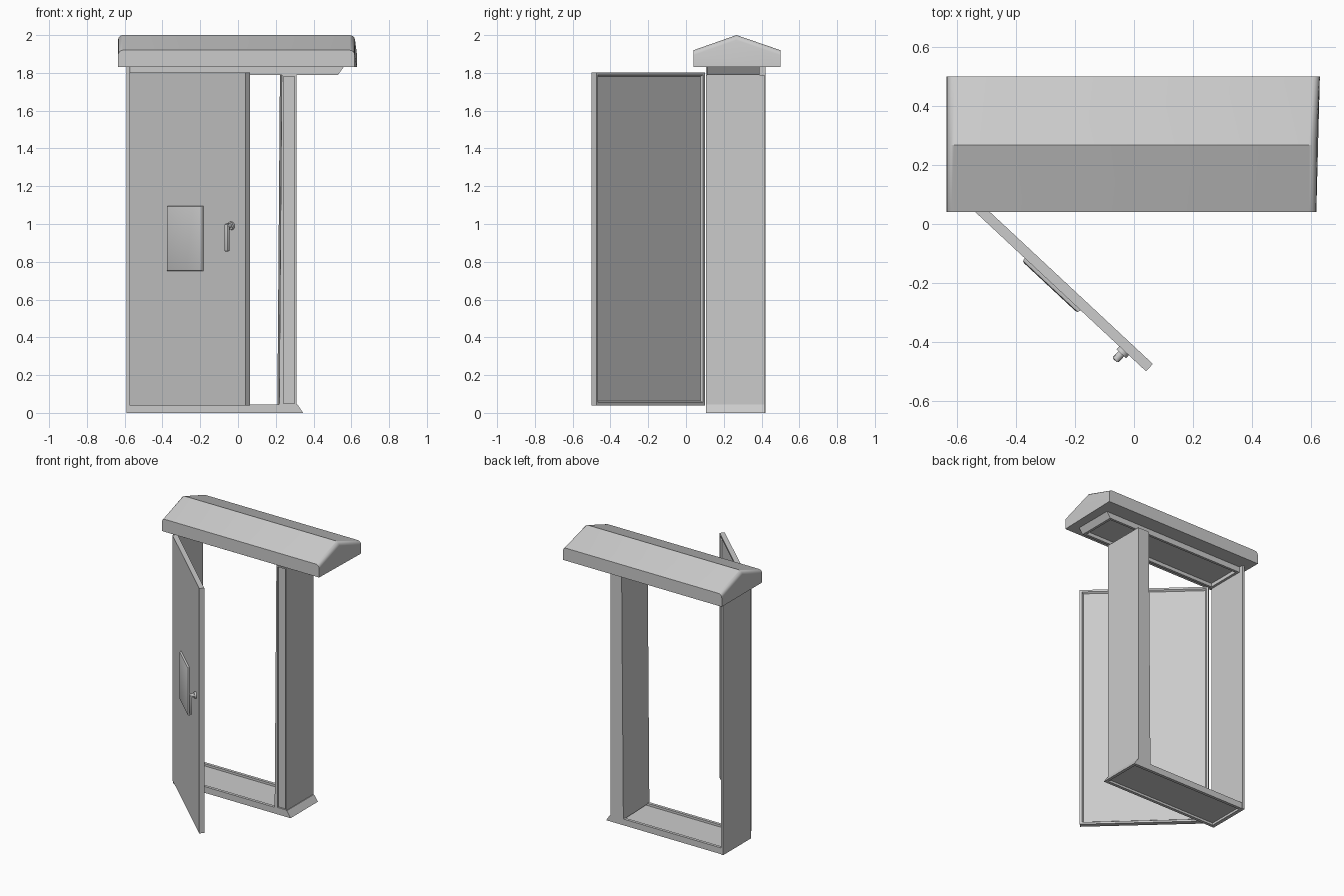
import bpy, bmesh, math
from mathutils import Matrix, Vector

old = bpy.data.objects.get("Cube")
if old:
    bpy.data.objects.remove(old, do_unlink=True)

grey = bpy.data.materials.new("plain grey")
grey.use_nodes = True
colour = (0.6, 0.6, 0.6, 1)
grey.diffuse_color = colour
grey.node_tree.nodes["Principled BSDF"].inputs["Base Color"].default_value = colour


def finish(name, bm, matrix=None):
    bmesh.ops.recalc_face_normals(bm, faces=bm.faces)
    mesh = bpy.data.meshes.new(name)
    bm.to_mesh(mesh)
    bm.free()
    mesh.materials.append(grey)
    obj = bpy.data.objects.new(name, mesh)
    bpy.context.collection.objects.link(obj)
    if matrix:
        obj.matrix_world = matrix
    return obj


def box(x, y, z):
    """Box from three (low, high) ranges."""
    bm = bmesh.new()
    bmesh.ops.create_cube(bm, size=1)
    for v in bm.verts:
        v.co = [r[0] if c < 0 else r[1] for c, r in zip(v.co, (x, y, z))]
    return bm


def recess(bm, direction, border, depth, slope=0):
    """Sink a bordered panel into the faces that look along a direction."""
    bm.normal_update()
    faces = [f for f in bm.faces if f.normal.dot(Vector(direction)) > 0.95]
    bmesh.ops.inset_individual(bm, faces=faces, thickness=border)
    bmesh.ops.inset_individual(bm, faces=faces, thickness=slope, depth=-depth)


def smooth(obj, angle=35):
    bpy.ops.object.select_all(action='DESELECT')
    obj.select_set(True)
    bpy.context.view_layer.objects.active = obj
    bpy.ops.object.shade_smooth_by_angle(angle=math.radians(angle))


UP, DOWN, FRONT, BACK = (0, 0, 1), (0, 0, -1), (0, -1, 0), (0, 1, 0)

# Gabled roof, with softened ends
bm = bmesh.new()
profile = [(0.04, 1.83), (0.04, 1.92), (0.267, 2.0), (0.5, 1.92), (0.5, 1.83)]
end = bm.faces.new([bm.verts.new((-0.635, y, z)) for y, z in profile])
ext = bmesh.ops.extrude_face_region(bm, geom=[end], use_keep_orig=True)
for v in ext["geom"]:
    if isinstance(v, bmesh.types.BMVert):
        v.co.x = 0.618 + 0.012 * (v.co.y > 0.3)
tips = [e for e in bm.edges
        if abs(e.verts[0].co.x - e.verts[1].co.x) < 0.1
        and max(v.co.z for v in e.verts) > 1.95]
bmesh.ops.bevel(bm, geom=tips, offset=0.025, segments=4, profile=0.5, affect='EDGES')
smooth(finish("roof", bm))

# Lintel, running past the right-hand post
bm = box((-0.57, 0.56), (0.11, 0.39), (1.79, 1.832))
for v in bm.verts:
    if v.co.x > 0 and v.co.z < 1.8:
        v.co.x = 0.53
recess(bm, DOWN, 0.025, 0.025)
finish("lintel", bm)

# Threshold tray with a broken end
bm = box((-0.585, 0.315), (0.105, 0.415), (0, 0.045))
for v in bm.verts:
    if v.co.x > 0 and v.co.z < 0.01:
        v.co.x = 0.345
for side in (UP, DOWN):
    recess(bm, side, 0.03, 0.016)
finish("threshold", bm)

# Thin post on the hinge side
finish("hinge_post", box((-0.59, -0.572), (0.105, 0.42), (0, 1.835)))

# Loose post on the latch side, leaning a little
bm = box((0.232, 0.31), (0.105, 0.415), (0.04, 1.79))
recess(bm, FRONT, 0.014, 0.012)
for v in bm.verts:
    if v.co.x < 0.24:
        v.co.x -= 0.014 * (1 - v.co.z / 1.8) + 0.01 * (v.co.y > 0.3)
finish("latch_post", bm)

# Open door: local x runs along the leaf, local y points to its inner side
door = Matrix.Translation((-0.575, 0.075, 0)) @ Matrix.Rotation(math.radians(-43), 4, 'Z')
bm = box((0, 0.842), (0, 0.034), (0.04, 1.803))
recess(bm, BACK, 0.02, 0.012, 0.012)
finish("door_leaf", bm, door)

# Plate on the door face
bm = box((0.28, 0.538), (-0.014, 0.002), (0.75, 1.095))
bm.normal_update()
rim = [e for e in bm.edges if all(v.co.y < -0.01 for v in e.verts)]
bmesh.ops.bevel(bm, geom=rim, offset=0.01, segments=2, profile=0.5, affect='EDGES')
smooth(finish("door_plate", bm, door))

# Handle: round boss with a hanging lever
bm = bmesh.new()
for radius, y, length in ((0.022, -0.006, 0.016), (0.013, -0.022, 0.036)):
    bmesh.ops.create_cone(bm, cap_ends=True, segments=20, radius1=radius, radius2=radius,
                          depth=length, matrix=Matrix.Translation((0.74, y, 0.99))
                          @ Matrix.Rotation(math.pi / 2, 4, 'X'))
smooth(finish("handle_boss", bm, door))
bm = box((0.728, 0.752), (-0.045, -0.027), (0.855, 1.0))
bmesh.ops.bevel(bm, geom=bm.edges[:], offset=0.005, segments=2, profile=0.5, affect='EDGES')
smooth(finish("handle_lever", bm, door))
